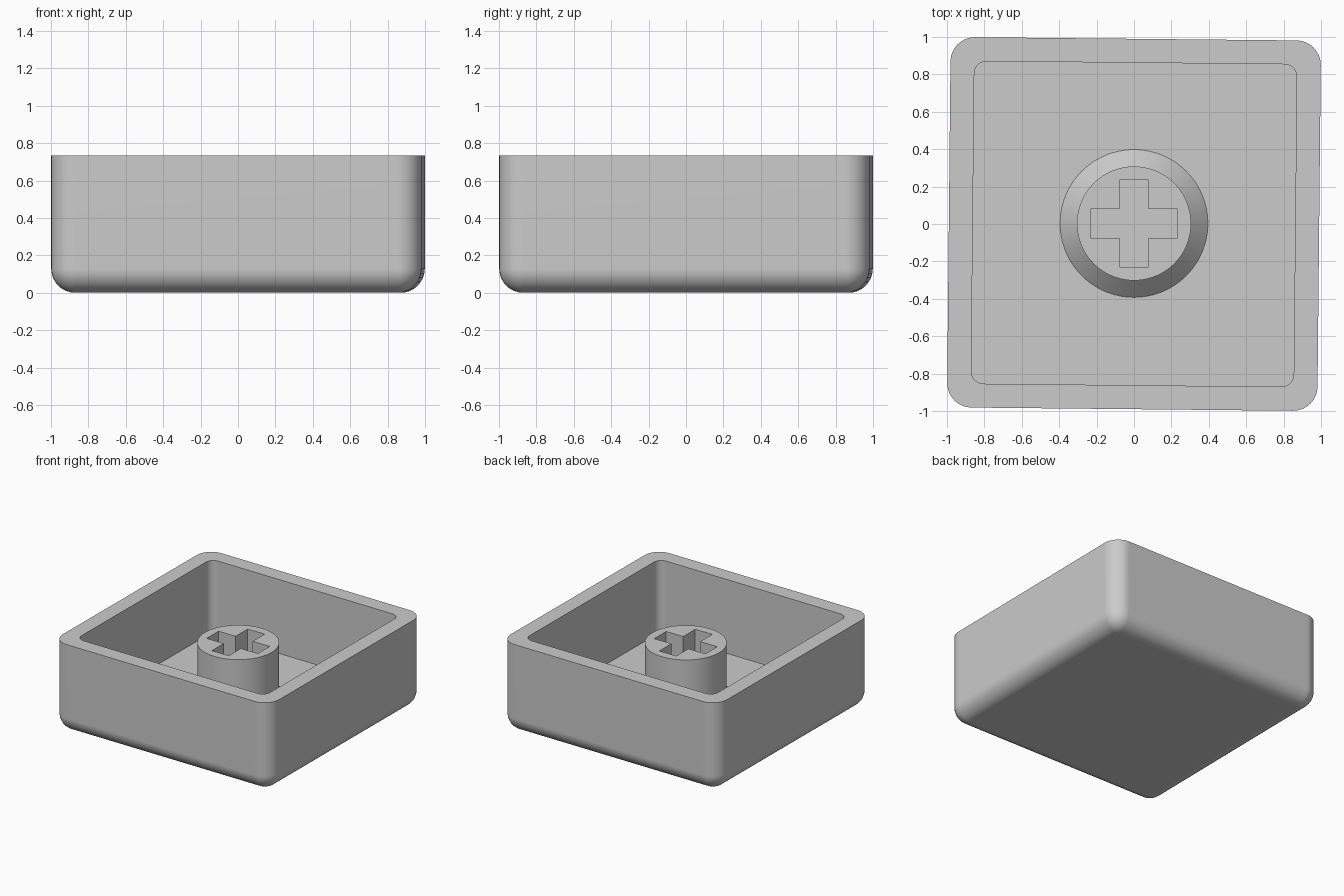
import bpy, bmesh, math

if "Cube" in bpy.data.objects:
    bpy.data.objects.remove(bpy.data.objects["Cube"])

HEIGHT, FLOOR, STEM_TOP = 0.735, 0.128, 0.61
TILT = -0.01  # slight turn of the shell about z

grey = bpy.data.materials.new("plain_grey")
grey.diffuse_color = (0.6, 0.6, 0.6, 1)
grey.use_nodes = True
grey.node_tree.nodes["Principled BSDF"].inputs["Base Color"].default_value = grey.diffuse_color


def rounded_square(half, radius, z, steps=8):
    """Counter-clockwise square outline with rounded corners."""
    pts = []
    for corner in range(4):
        mid = math.radians(45 + 90 * corner)
        cx = math.copysign(half - radius, math.cos(mid))
        cy = math.copysign(half - radius, math.sin(mid))
        for i in range(steps + 1):
            a = math.pi / 2 * (corner + i / steps)
            pts.append((cx + radius * math.cos(a), cy + radius * math.sin(a), z))
    return pts


def circle(radius, z, count=96):
    return [(radius * math.cos(math.tau * i / count),
             radius * math.sin(math.tau * i / count), z) for i in range(count)]


def skin(bm, outlines):
    """Join matching outlines with quads and return their vertex rings."""
    rings = [[bm.verts.new(p) for p in pts] for pts in outlines]
    for a, b in zip(rings, rings[1:]):
        for i in range(len(a)):
            j = (i + 1) % len(a)
            bm.faces.new((a[i], a[j], b[j], b[i]))
    return rings


def ring_edges(bm, ring):
    return [bm.edges.get((ring[i - 1], ring[i])) for i in range(len(ring))]


def finish(bm, name):
    mesh = bpy.data.meshes.new(name)
    bm.to_mesh(mesh)
    bm.free()
    mesh.materials.append(grey)
    ob = bpy.data.objects.new(name, mesh)
    bpy.context.collection.objects.link(ob)
    bpy.ops.object.select_all(action='DESELECT')
    ob.select_set(True)
    bpy.context.view_layer.objects.active = ob
    bpy.ops.object.shade_smooth_by_angle(angle=math.radians(30))
    ob.modifiers.new("flat_face_normals", 'WEIGHTED_NORMAL').keep_sharp = True
    return ob


# Open shell: rounded underside, straight walls, flat rim, sharp inner floor
outlines = []
fillet = 0.128
for i in range(9):
    a = math.pi / 2 * i / 8
    inset = fillet * (1 - math.sin(a))
    outlines.append(rounded_square(0.99 - inset, 0.13 - inset,
                                   fillet * (1 - math.cos(a))))
outlines.append(rounded_square(0.99, 0.13, HEIGHT))
outlines.append(rounded_square(0.862, 0.066, HEIGHT))
outlines.append(rounded_square(0.862, 0.066, FLOOR))
bm = bmesh.new()
rings = skin(bm, outlines)
bm.faces.new(rings[0][::-1])
bm.faces.new(rings[-1])
finish(bm, "shell").rotation_euler.z = TILT

# Stem: cylinder with a chamfered foot and a cross-shaped socket
bm = bmesh.new()
outer = skin(bm, [circle(0.395, FLOOR), circle(0.305, FLOOR + 0.09),
                  circle(0.305, STEM_TOP)])
L, W = 0.233, 0.077
cross = []
for k in range(4):
    c, s = (1, 0, -1, 0)[k], (0, 1, 0, -1)[k]
    for x, y in ((L, -W), (L, W), (W, W)):
        cross.append((x * c - y * s, x * s + y * c))
socket = skin(bm, [[(x, y, STEM_TOP) for x, y in cross],
                   [(x, y, FLOOR + 0.002) for x, y in cross]])
bm.faces.new(socket[-1])
bmesh.ops.triangle_fill(bm, use_beauty=True, normal=(0, 0, 1),
                        edges=ring_edges(bm, outer[-1]) + ring_edges(bm, socket[0]))
bm.normal_update()
for f in bm.faces:
    if abs(f.normal.z) > 0.99 and f.normal.z < 0:
        f.normal_flip()
finish(bm, "stem").location.y = 0.003
